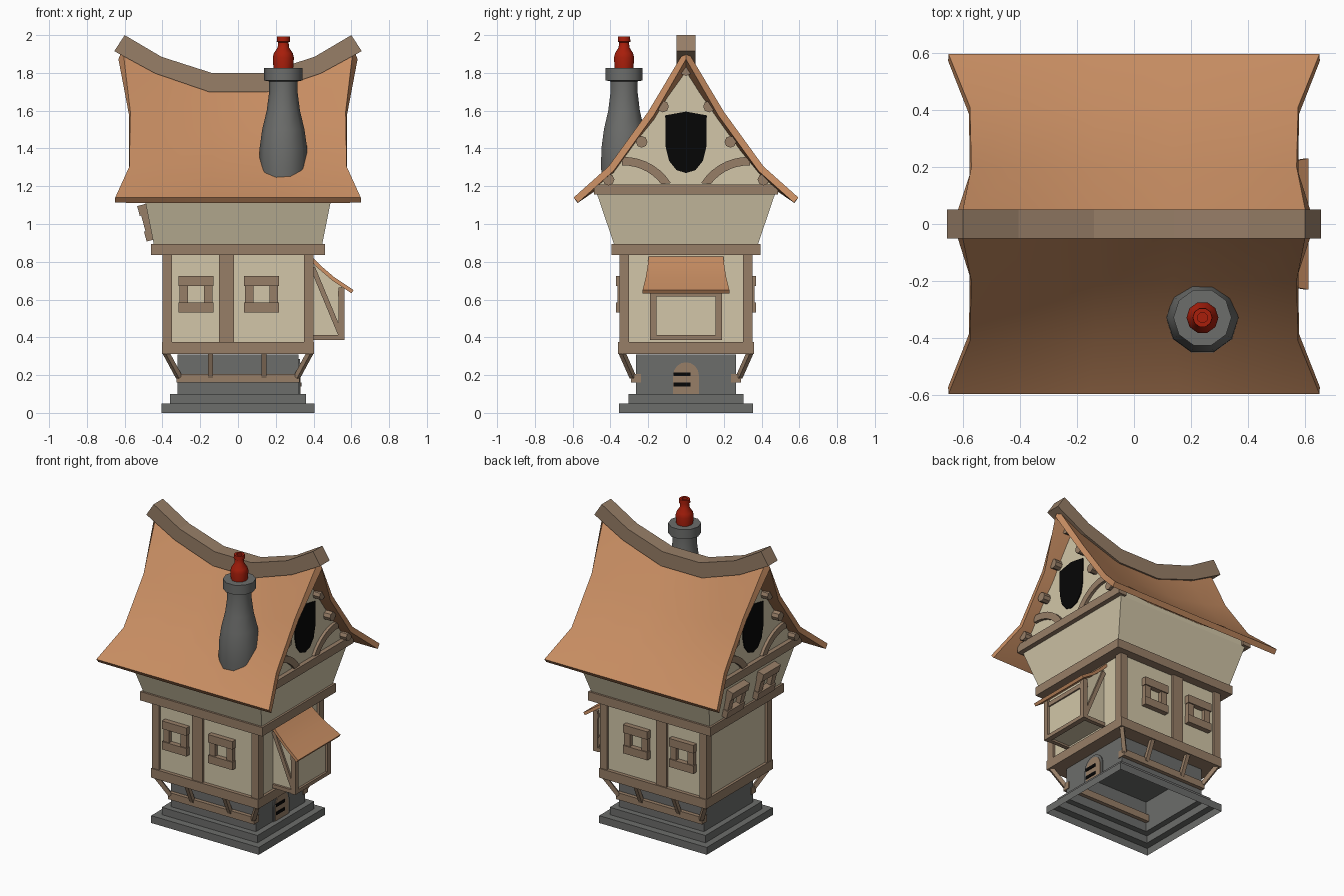
import bpy, bmesh, math
from mathutils import Vector, Matrix

if "Cube" in bpy.data.objects:
    bpy.data.objects.remove(bpy.data.objects["Cube"])


def material(name, rgb):
    m = bpy.data.materials.new(name)
    m.diffuse_color = [((c / 255 + 0.055) / 1.055) ** 2.4 for c in rgb] + [1]
    m.use_nodes = True
    m.node_tree.nodes["Principled BSDF"].inputs["Base Color"].default_value = m.diffuse_color
    return m


CREAM = material("cream plaster", (210, 198, 168))
TIMBER = material("brown timber", (151, 126, 103))
ROOF = material("orange roof", (199, 141, 98))
STONE = material("grey stone", (108, 109, 107))
RED = material("red clay", (168, 30, 11))
BLACK = material("black", (6, 6, 6))


def smooth_shade(ob, angle):
    bpy.ops.object.select_all(action='DESELECT')
    ob.select_set(True)
    bpy.context.view_layer.objects.active = ob
    bpy.ops.object.shade_smooth_by_angle(angle=math.radians(angle))


def make(name, verts, faces, mat, smooth=None):
    bm = bmesh.new()
    vs = [bm.verts.new(v) for v in verts]
    for f in faces:
        bm.faces.new([vs[i] for i in f])
    bmesh.ops.recalc_face_normals(bm, faces=bm.faces)
    me = bpy.data.meshes.new(name)
    bm.to_mesh(me)
    bm.free()
    me.materials.append(mat)
    ob = bpy.data.objects.new(name, me)
    bpy.context.collection.objects.link(ob)
    if smooth:
        smooth_shade(ob, smooth)
    return ob


def loft(name, rings, mat, caps=(True, True), smooth=None):
    n = len(rings[0])
    faces = [(r * n + i, r * n + (i + 1) % n, (r + 1) * n + (i + 1) % n, (r + 1) * n + i)
             for r in range(len(rings) - 1) for i in range(n)]
    ends = [tuple(range(n)), tuple(range((len(rings) - 1) * n, len(rings) * n))]
    faces += [e for e, on in zip(ends, caps) if on]
    return make(name, [v for r in rings for v in r], faces, mat, smooth)


def rect(hx, hy, z):
    return [(-hx, -hy, z), (hx, -hy, z), (hx, hy, z), (-hx, hy, z)]


def box(name, lo, hi, mat, mtx=Matrix()):
    (a, b, c), (d, e, f) = lo, hi
    rings = [[mtx @ Vector(p) for p in ((a, b, z), (d, b, z), (d, e, z), (a, e, z))] for z in (c, f)]
    return loft(name, rings, mat)


def prism(name, pts, axis, a, b, mat):
    put = (lambda p, t: (t, p[0], p[1])) if axis == 'x' else (lambda p, t: (p[0], t, p[1]))
    return loft(name, [[put(p, t) for p in pts] for t in (a, b)], mat)


def beam(name, p, q, w, mat):
    p, q = Vector(p), Vector(q)
    d = q - p
    mtx = Matrix.Translation(p) @ d.to_track_quat('Z', 'Y').to_matrix().to_4x4()
    return box(name, (-w / 2, -w / 2, 0), (w / 2, w / 2, d.length), mat, mtx)


def lathe(name, profile, cx, cy, n, mat):
    rings = [[(cx + r * math.cos(2 * math.pi * i / n), cy + r * math.sin(2 * math.pi * i / n), z)
              for i in range(n)] for r, z in profile]
    return loft(name, rings, mat, smooth=45)


def arc(cx, cz, r, a0, a1, n):
    return [(cx + r * math.cos(math.radians(a0 + (a1 - a0) * i / n)),
             cz + r * math.sin(math.radians(a0 + (a1 - a0) * i / n))) for i in range(n + 1)]


def window(name, mtx):
    # local axes: x along the wall, -y outwards, z up
    for s in (-1, 1):
        box(name + "_bar", (-.092, -.035, s * .07 - .027), (.092, .02, s * .07 + .027), TIMBER, mtx)
        box(name + "_side", (s * .065 - .022, -.027, -.07), (s * .065 + .022, .02, .07), TIMBER, mtx)


# stepped stone foundation, open underneath
loft("foundation", [rect(.405, .355, 0), rect(.405, .355, .05), rect(.36, .305, .05), rect(.36, .305, .1),
                    rect(.32, .265, .1), rect(.32, .265, .308)], STONE, caps=(False, True))

# arched door with black bands
for name, w, x, mat in (("door_frame", .085, .327, STONE), ("door", .068, .331, TIMBER)):
    prism(name, [(w, .1)] + arc(0, .2, w, 0, 180, 8) + [(-w, .1)], 'x', .3, x, mat)
for z in (.15, .205):
    box("door_band", (.328, -.066, z - .01), (.336, .024, z + .01), BLACK)

# main storey
box("main_wall", (-.385, -.335, .33), (.385, .335, .86), CREAM)
box("lower_beam", (-.403, -.36, .312), (.403, .36, .375), TIMBER)
box("upper_beam", (-.46, -.395, .835), (.46, .395, .895), TIMBER)
for sx in (-1, 1):
    for sy in (-1, 1):
        x, y = sx * .375, sy * .327
        box("corner_post", (x - .026, y - .026, .37), (x + .026, y + .026, .84), TIMBER)

# front and back: middle post, windows, foundation beam and struts
for sy in (-1, 1):
    box("middle_post", (-.1, sy * .34 - .012, .37), (-.02, sy * .34 + .012, .84), TIMBER)
    for x in (-.222, .125):
        mtx = Matrix.Translation((x, sy * .335, .628))
        window("window", mtx if sy < 0 else mtx @ Matrix.Rotation(math.pi, 4, 'Z'))
    box("foundation_beam", (-.325, sy * .265 - .026, .16), (.325, sy * .265 + .026, .207), TIMBER)
    for x0, x1 in ((-.312, -.385), (-.145, -.145), (.138, .138), (.312, .385)):
        beam("strut", (x0, sy * .282, .19), (x1, sy * .342, .325), .026, TIMBER)

# flared upper wall and the tilted windows on its left
loft("flared_wall", [rect(.445, .38, .89), rect(.498, .47, 1.155), rect(.498, .47, 1.195)], CREAM)
for y in (-.165, .165):
    window("tilted_window", Matrix.Translation((-.475, y, 1.01)) @ Matrix.Rotation(-math.pi / 2, 4, 'Z')
           @ Matrix.Rotation(math.radians(15), 4, 'X'))

# gables with beam, window, curved braces and log ends
half = [(.47, 1.155), (.47, 1.205), (.41, 1.265), (.2, 1.525)]
pane = [(0, 1.27), (.05, 1.285), (.09, 1.335), (.108, 1.41), (.11, 1.575)]
logs = [(0, 1.815), (.122, 1.622), (.235, 1.435), (.41, 1.235)]
for s in (-1, 1):
    prism("gable", half + [(0, 1.82)] + [(-y, z) for y, z in half[::-1]], 'x', s * .46, s * .5, CREAM)
    prism("gable_window", pane + [(0, 1.595)] + [(-y, z) for y, z in pane[:0:-1]], 'x', s * .498, s * .507, BLACK)
    prism("gable_beam", [(-.487, 1.155), (.487, 1.155), (.487, 1.21), (-.487, 1.21)], 'x', s * .47, s * .53, TIMBER)
    for side in (-1, 1):
        pts = arc(.33, 1.06, .295, 88, 148, 7) + arc(.33, 1.06, .25, 143, 88, 7)
        prism("curved_brace", [(side * y, z) for y, z in pts], 'x', s * .49, s * .52, TIMBER)
        for y, z in logs:
            if y or side > 0:
                prism("log_end", arc(side * y, z, .031, 0, 315, 7), 'x', s * .495, s * .55, TIMBER)


def thicken(ob, t):
    # make the shell grow downwards, then sharpen its rim
    if sum(p.normal.z for p in ob.data.polygons) < 0:
        ob.data.flip_normals()
    m = ob.modifiers.new("thickness", 'SOLIDIFY')
    m.thickness, m.offset, m.use_even_offset = t, -1, True
    bpy.context.view_layer.objects.active = ob
    bpy.ops.object.modifier_apply(modifier=m.name)
    smooth_shade(ob, 35)


# sagging roof: columns along the ridge, rows down both slopes
slope = [(.595, 1.14, .65), (.41, 1.305, .575), (.2, 1.595, .57)]
rows = [(-y, z, x) for y, z, x in slope] + [(0, 1.93, .61)] + slope[::-1]
cols = [(-1, 1.93), (-.7, 1.84), (-.24, 1.75), (.24, 1.75), (.7, 1.84), (1, 1.93)]
verts = [(u * xe, y, 1.14 + (z - 1.14) * (zr - 1.14) / .79) for u, zr in cols for y, z, xe in rows]
n = len(rows)
faces = [(c * n + r, (c + 1) * n + r, (c + 1) * n + r + 1, c * n + r + 1)
         for c in range(len(cols) - 1) for r in range(n - 1)]
thicken(make("roof", verts, faces, ROOF), .036)

# ridge beam
top = [(-.6, 2.0), (-.405, 1.885), (-.14, 1.8)]
low = [(-.655, 1.915), (-.44, 1.798), (-.155, 1.7)]
ridge = [[(x, -.05, z), (x, .05, z), (a, .05, b), (a, -.05, b)] for (x, z), (a, b) in zip(top, low)]
ridge += [[(-x, y, z) for x, y, z in r] for r in ridge[::-1]]
loft("ridge_beam", ridge, TIMBER)

# chimney and clay pot
lathe("chimney", [(.12, 1.2), (.128, 1.3), (.126, 1.4), (.112, 1.5), (.088, 1.6), (.075, 1.7), (.075, 1.755),
                  (.102, 1.76), (.102, 1.825), (.04, 1.825)], .24, -.328, 10, STONE)
lathe("chimney_pot", [(.052, 1.82), (.056, 1.88), (.05, 1.905), (.03, 1.935), (.028, 1.962), (.035, 1.965),
                      (.034, 1.992), (.018, 1.992), (.018, 1.95)], .24, -.328, 10, RED)

# bay on the right side
prism("bay_wall", [(.37, .4), (.55, .4), (.55, .67), (.5, .705), (.37, .81)], 'y', -.172, .172, CREAM)
box("bay_sill", (.53, -.19, .387), (.565, .19, .412), TIMBER)
box("bay_lintel", (.53, -.19, .615), (.56, .19, .645), TIMBER)
for s in (-1, 1):
    y = s * .173
    box("bay_post", (.533, y - .018, .387), (.565, y + .018, .665), TIMBER)
    box("bay_side_sill", (.39, y - .014, .387), (.55, y + .014, .412), TIMBER)
    beam("bay_brace", (.395, y, .77), (.545, y, .41), .026, TIMBER)
bay = [(.39, .828, .198), (.44, .778, .203), (.51, .718, .213), (.612, .65, .23)]
verts = [(x, s * w, z) for x, z, w in bay for s in (-1, 1)]
thicken(make("bay_roof", verts, [(2 * i, 2 * i + 1, 2 * i + 3, 2 * i + 2) for i in range(3)], ROOF), .02)
